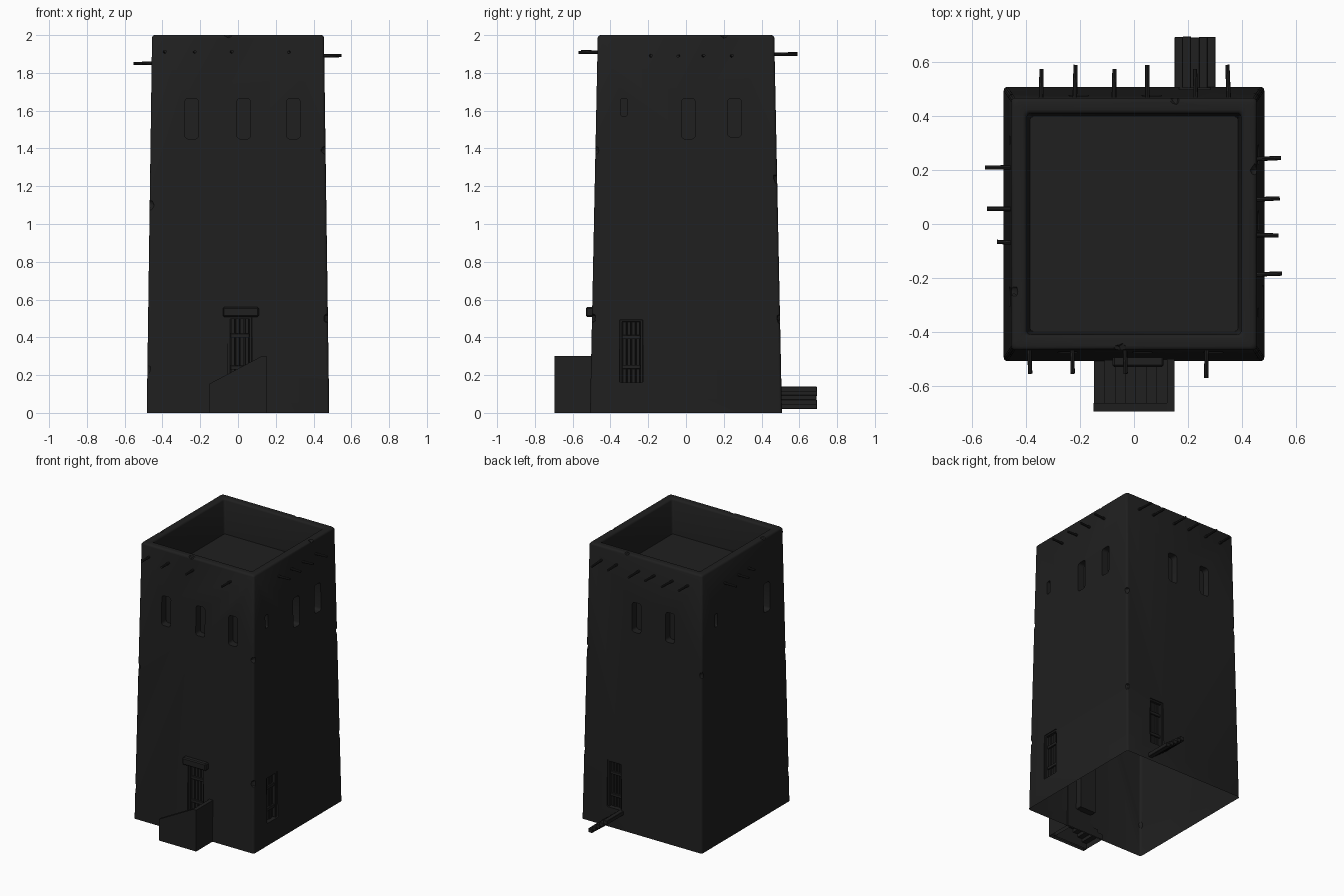
import bpy, bmesh, math, random
from mathutils import Vector, Matrix

random.seed(4)
if "Cube" in bpy.data.objects:
    bpy.data.objects.remove(bpy.data.objects["Cube"])


def material(name, rgb):
    m = bpy.data.materials.new(name)
    m.use_nodes = True
    m.diffuse_color = (*rgb, 1)
    bsdf = m.node_tree.nodes["Principled BSDF"]
    bsdf.inputs["Base Color"].default_value = (*rgb, 1)
    bsdf.inputs["Roughness"].default_value = 0.9
    return m


CHARCOAL = material("charcoal", (0.014, 0.014, 0.014))


def finish(bm, name):
    bmesh.ops.recalc_face_normals(bm, faces=bm.faces)
    mesh = bpy.data.meshes.new(name)
    bm.to_mesh(mesh)
    bm.free()
    mesh.materials.append(CHARCOAL)
    ob = bpy.data.objects.new(name, mesh)
    bpy.context.collection.objects.link(ob)
    return ob


def open_base(ob):
    """Remove the faces resting on the ground."""
    bm = bmesh.new()
    bm.from_mesh(ob.data)
    ground = [f for f in bm.faces if max(v.co.z for v in f.verts) < 0.001]
    bmesh.ops.delete(bm, geom=ground, context='FACES')
    bm.to_mesh(ob.data)
    bm.free()


def box(name, lo, hi, bevel=0.0, axis=None):
    """Box between two corners; bevels all edges, or only those along one axis."""
    lo, hi = Vector(lo), Vector(hi)
    bm = bmesh.new()
    bmesh.ops.create_cube(bm, size=1)
    for v in bm.verts:
        v.co = Vector([(lo[i] + hi[i]) / 2 + v.co[i] * (hi[i] - lo[i]) for i in range(3)])
    if bevel:
        edges = [e for e in bm.edges if axis is None
                 or abs((e.verts[0].co - e.verts[1].co).normalized()[axis]) > 0.9]
        bmesh.ops.bevel(bm, geom=edges, offset=bevel, segments=3 if axis is not None else 1,
                        profile=0.5, affect='EDGES')
    return finish(bm, name)


def prism(name, outline, y0, y1):
    """Extrude an x-z outline along y."""
    bm = bmesh.new()
    face = bm.faces.new([bm.verts.new((x, y0, z)) for x, z in outline])
    new = bmesh.ops.extrude_face_region(bm, geom=[face])["geom"]
    bmesh.ops.translate(bm, vec=(0, y1 - y0, 0),
                        verts=[g for g in new if isinstance(g, bmesh.types.BMVert)])
    if not any(f.normal.y < -0.9 and abs(f.calc_center_median().y - y0) < 0.001 for f in bm.faces):
        bm.faces.new([v for v in face.verts if abs(v.co.y - y0) < 0.001]) if face.is_valid and \
            abs(face.calc_center_median().y - y0) > 0.001 else None
    return finish(bm, name)


def beam(name, start, end, radius=0.009):
    start, end = Vector(start), Vector(end)
    d = end - start
    bm = bmesh.new()
    bmesh.ops.create_cone(bm, cap_ends=True, segments=8, radius1=radius, radius2=radius * 0.85,
                          depth=d.length, matrix=Matrix.Translation((start + end) / 2)
                          @ d.to_track_quat('Z', 'Y').to_matrix().to_4x4())
    return finish(bm, name)


# Tapered tower with a sunken roof and softened edges
BASE_X, BASE_Y, TOP_X, TOP_Y = 0.483, 0.508, 0.455, 0.467
bm = bmesh.new()
bmesh.ops.create_cube(bm, size=2)
for v in bm.verts:
    top = v.co.z > 0
    v.co.x *= TOP_X if top else BASE_X
    v.co.y *= TOP_Y if top else BASE_Y
    v.co.z = 2 if top else 0
bm.normal_update()
roof = max(bm.faces, key=lambda f: f.calc_center_median().z)
for width in (0.057, 0.012):
    bmesh.ops.inset_region(bm, faces=[roof], thickness=width, use_even_offset=True)
bmesh.ops.translate(bm, verts=roof.verts, vec=(0, 0, -0.25))
soft = [e for e in bm.edges if max(v.co.z for v in e.verts) > 1.9]
bmesh.ops.bevel(bm, geom=soft, offset=0.014, segments=3, profile=0.5, affect='EDGES')
tower = finish(bm, "tower_wall")


def face_depth(axis, z):
    base, top = ((BASE_X, TOP_X), (BASE_Y, TOP_Y))[axis]
    return base + (top - base) * z / 2


def on_wall(axis, side, centre, half, z0, z1, inner, outer):
    """Corners of a box on one wall, measured along the outward direction."""
    a, b = sorted((side * inner, side * outer))
    if axis == 0:
        return (a, centre - half, z0), (b, centre + half, z1)
    return (centre - half, a, z0), (centre + half, b, z1)


cutters = []


def cut(axis, side, centre, half, z0, z1, depth, bevel):
    d = face_depth(axis, z1)
    lo, hi = on_wall(axis, side, centre, half, z0, z1, d - depth, d + 0.1)
    cutters.append(box("cutter", lo, hi, bevel, axis))


# Window slots: wall axis, side, centre, half width, bottom, top
SLOTS = [(1, -1, c, 0.036, 1.45, 1.665) for c in (-0.245, 0.03, 0.293)]
SLOTS += [(1, 1, c, 0.036, 1.45, 1.665) for c in (0.065, -0.205)]
SLOTS += [(0, 1, 0.012, 0.036, 1.45, 1.665), (0, 1, 0.257, 0.036, 1.46, 1.665),
          (0, 1, -0.328, 0.016, 1.57, 1.665), (0, -1, 0.31, 0.016, 1.57, 1.665),
          (0, -1, -0.27, 0.036, 1.46, 1.67)]
for s in SLOTS:
    cut(*s, 0.05, s[3] * 0.5)

# Door openings
DOORS = {"front_door": (1, -1, 0.01, 0.064, 0.15, 0.51),
         "back_door": (1, 1, 0.225, 0.058, 0.14, 0.48),
         "side_door": (0, 1, -0.29, 0.062, 0.16, 0.495)}
for d in DOORS.values():
    cut(*d, 0.04, 0.008)


# Worn chips along corners and rim
def chip(x, y, z, size):
    bm = bmesh.new()
    bmesh.ops.create_icosphere(bm, subdivisions=2, radius=size)
    for v in bm.verts:
        v.co = Vector((x, y, z)) + v.co * random.uniform(0.85, 1.15)
    cutters.append(finish(bm, "cutter"))


CHIPS = [(-1, -1, 1.1), (-1, -1, 0.23), (1, -1, 1.39), (1, 1, 1.24), (1, 1, 0.5),
         (-1, 1, 1.28), (1, -1, 0.5)]
for sx, sy, z in CHIPS:
    chip(sx * (face_depth(0, z) + 0.008), sy * (face_depth(1, z) + 0.008), z, 0.03)
for x, y in ((-0.05, -TOP_Y), (0.15, TOP_Y), (TOP_X, 0.2), (-TOP_X, -0.25)):
    chip(x, y, 2.012, 0.026)

for c in cutters:
    mod = tower.modifiers.new("cut", 'BOOLEAN')
    mod.operation, mod.solver, mod.object = 'DIFFERENCE', 'EXACT', c
    c.hide_render = True
graph = bpy.context.evaluated_depsgraph_get()
carved = bpy.data.meshes.new_from_object(tower.evaluated_get(graph))
tower.modifiers.clear()
tower.data = carved
for c in cutters:
    bpy.data.objects.remove(c)
open_base(tower)

# Plank doors with frame and cross rails
for name, (axis, side, centre, half, z0, z1) in DOORS.items():
    d = face_depth(axis, z1)

    def plate(part, off, w, a, b, inner, outer):
        box(f"{name}_{part}", *on_wall(axis, side, centre + off, w, a, b, d + inner, d + outer), 0.002)

    count = 4
    step = 2 * (half - 0.014) / count
    for i in range(count):
        plate(f"plank_{i + 1}", (i - (count - 1) / 2) * step, step / 2 - 0.002,
              z0, z1 - 0.012, -0.038, -0.022 - 0.003 * (i % 2))
    for s in (-1, 1):
        plate("post", s * (half - 0.007), 0.007, z0, z1, -0.038, -0.005)
    plate("head", 0, half, z1 - 0.014, z1, -0.038, -0.005)
    for f in (0.25, 0.72):
        z = z0 + f * (z1 - z0)
        plate("rail", 0, half - 0.014, z - 0.011, z + 0.011, -0.03, -0.013)

# Lintel over the front door
box("front_lintel", (-0.08, -0.53, 0.508), (0.11, -0.46, 0.56), 0.007)

# Front stair: hollow flight between a sloping parapet and an end wall
OUT = -0.695
open_base(prism("stair_parapet", [(-0.15, 0), (0.15, 0), (0.15, 0.3), (0.125, 0.3), (-0.15, 0.155)],
                OUT, OUT + 0.032))
open_base(box("stair_end_wall", (0.122, OUT, 0), (0.15, -0.5, 0.3)))
STEPS = 7
run = 0.27 / STEPS
profile = [(0.122, 0), (-0.148, 0)]
for i in range(STEPS):
    x, z = -0.148 + i * run, 0.04 + 0.023 * i
    profile += [(x, z), (x + run, z)]
open_base(prism("stair_flight", profile, OUT + 0.02, -0.5))

# Small back stair of plank treads rising toward the right
for i in range(5):
    x, z = 0.27 - i * 0.03, 0.02 + i * 0.023
    end = 0.695 - random.uniform(0, 0.006)
    box(f"back_stair_tread_{i + 1}", (x, 0.48, z), (x + 0.032, end, z + 0.028), 0.002)

# Roof beams poking through the walls: axis, side, height, (position, reach) pairs
BEAMS = [("front", 1, -1, 1.91, [(-0.39, 0.555), (-0.23, 0.555), (-0.035, 0.555), (0.27, 0.57)]),
         ("back", 1, 1, 1.9, [(-0.345, 0.575), (-0.22, 0.59), (-0.075, 0.575),
                              (0.05, 0.59), (0.23, 0.575), (0.352, 0.59)]),
         ("left", 0, 1, 1.89, [(0.24, 0.545), (0.09, 0.54), (-0.04, 0.535), (-0.187, 0.548)]),
         ("right", 0, -1, 1.85, [(0.21, 0.553), (0.055, 0.545), (-0.07, 0.508)])]
for name, axis, side, z, items in BEAMS:
    for pos, reach in items:
        skew = random.uniform(-0.006, 0.006)
        a, b = [pos, pos, z], [pos + skew, pos + skew, z + skew / 2]
        a[axis], b[axis] = side * 0.43, side * reach
        beam(f"{name}_beam", a, b)

# Smooth the worn wall while keeping its corners sharp
bpy.ops.object.select_all(action='DESELECT')
tower.select_set(True)
bpy.context.view_layer.objects.active = tower
bpy.ops.object.shade_smooth_by_angle(angle=math.radians(35))
